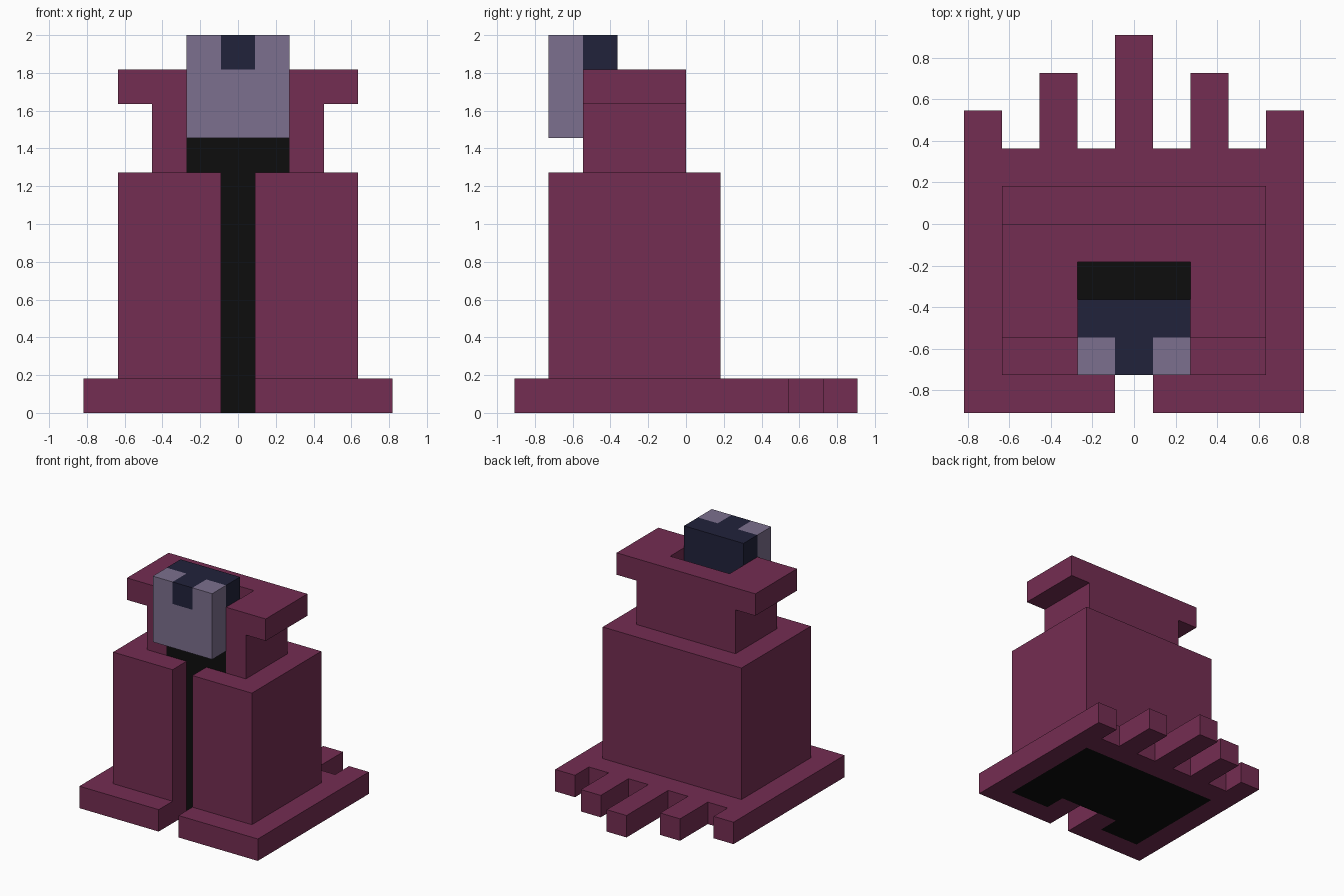
import bpy, bmesh
from mathutils import Vector

if "Cube" in bpy.data.objects:
    bpy.data.objects.remove(bpy.data.objects["Cube"])

U = 2 / 11  # one block of the grid


def material(name, rgb):
    m = bpy.data.materials.new(name)
    lin = [((c / 255 + 0.055) / 1.055) ** 2.4 if c > 10 else c / 255 / 12.92 for c in rgb]
    m.diffuse_color = (*lin, 1)
    m.use_nodes = True
    m.node_tree.nodes["Principled BSDF"].inputs["Base Color"].default_value = m.diffuse_color
    return m


PLUM = material("plum cloth", (116, 45, 82))
BLACK = material("black cloth", (13, 13, 13))
SKIN = material("lilac skin", (124, 112, 142))
HAIR = material("navy hair", (33, 34, 59))


def slab(name, half, lo, hi, mat, along="z"):
    """Mirror a half outline (x >= 0) across x = 0 and extrude it from lo to hi."""
    pts = half + [(-x, v) for x, v in reversed(half)]
    if along == "z":
        place = lambda x, v, h: Vector((x, v, h)) * U
    else:
        place = lambda x, v, h: Vector((x, h, v)) * U
    bm = bmesh.new()
    face = bm.faces.new([bm.verts.new(place(x, v, lo)) for x, v in pts])
    new = bmesh.ops.extrude_face_region(bm, geom=[face])["geom"]
    shift = place(0, 0, hi - lo)
    bmesh.ops.translate(bm, vec=shift, verts=[g for g in new if isinstance(g, bmesh.types.BMVert)])
    bmesh.ops.recalc_face_normals(bm, faces=bm.faces)
    me = bpy.data.meshes.new(name)
    bm.to_mesh(me)
    bm.free()
    me.materials.append(mat)
    ob = bpy.data.objects.new(name, me)
    bpy.context.collection.objects.link(ob)
    return ob


def box(name, hx, y0, y1, z0, z1, mat):
    return slab(name, [(hx, y0), (hx, y1)], z0, z1, mat)


# Hem: ring open at the front slot, with a fringe of strips at the back
inner = [(1.5, -3), (1.5, -4), (3.5, -4), (3.5, 1)]
fringe = [(4.5, 3), (3.5, 3), (3.5, 2), (2.5, 2), (2.5, 4), (1.5, 4), (1.5, 2), (0.5, 2), (0.5, 5)]
slab("hem", inner[::-1] + [(0.5, -3), (0.5, -5), (4.5, -5)] + fringe, 0, 1, PLUM)
slab("underside", inner, 0, 1, BLACK)

# Robe with the front slot, and the dark lining seen through it
slab("robe", [(0.5, -2), (0.5, -4), (3.5, -4), (3.5, 1)], 1, 7, PLUM)
box("robe_lining", 0.5, -3, -2, 1, 7, BLACK)

# Shoulders and wide collar wrap the neck on three sides
for name, hx, z0, z1 in (("shoulders", 2.5, 7, 9), ("collar", 3.5, 9, 10)):
    slab(name, [(1.5, -1), (1.5, -3), (hx, -3), (hx, 0)], z0, z1, PLUM)
box("neck", 1.5, -3, -1, 7, 8, BLACK)

# Head: face plate notched for the lock of hair, hair block behind
slab("face", [(1.5, 8), (1.5, 11), (0.5, 11), (0.5, 10)], -4, -3, SKIN, along="y")
box("hair", 1.5, -3, -2, 8, 11, HAIR)
box("hair_lock", 0.5, -4, -3, 10, 11, HAIR)
